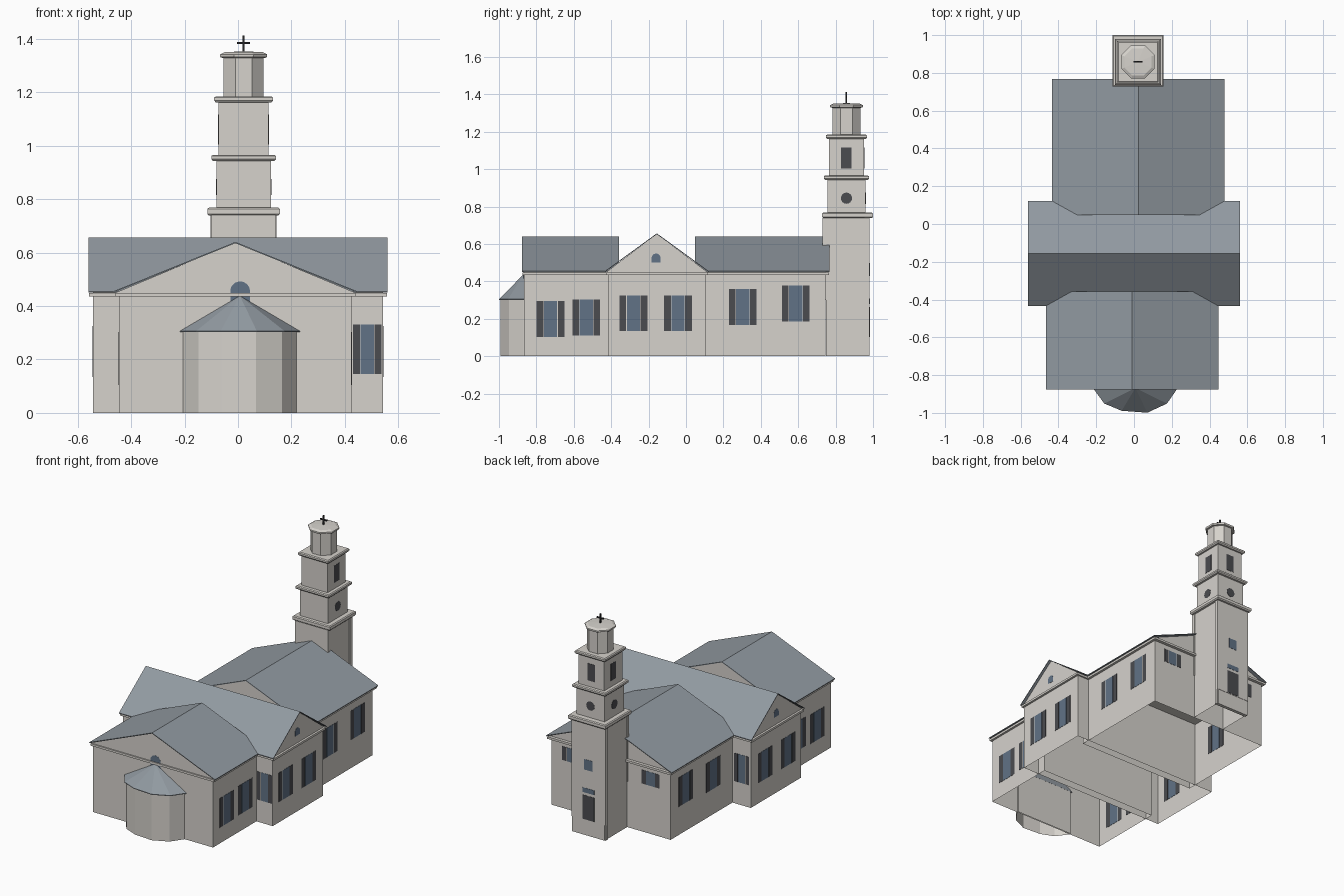
import bpy, bmesh
from math import pi, cos, sin
from mathutils import Matrix, Vector

if "Cube" in bpy.data.objects:
    bpy.data.objects.remove(bpy.data.objects["Cube"])


def material(name, rgb):
    m = bpy.data.materials.new(name)
    m.use_nodes = True
    m.diffuse_color = (*rgb, 1)
    m.node_tree.nodes["Principled BSDF"].inputs["Base Color"].default_value = (*rgb, 1)
    return m


WALL = material("pale stone", (0.67, 0.645, 0.605))
ROOF = material("slate roof", (0.285, 0.322, 0.356))
GLASS = material("blue glass", (0.12, 0.17, 0.24))
DARK = material("dark shutter", (0.07, 0.072, 0.08))
IRON = material("black iron", (0.02, 0.02, 0.022))


def loft(name, mat, rings, matrix=Matrix(), open_base=False):
    """Skin a solid through rings of equal point count."""
    bm = bmesh.new()
    loops = [[bm.verts.new(matrix @ Vector(p)) for p in r] for r in rings]
    for a, b in zip(loops, loops[1:]):
        for i in range(len(a)):
            j = (i + 1) % len(a)
            bm.faces.new((a[i], a[j], b[j], b[i]))
    base = bm.faces.new(loops[0])
    bm.faces.new(loops[-1])
    bmesh.ops.recalc_face_normals(bm, faces=bm.faces)
    if open_base:
        bmesh.ops.delete(bm, geom=[base], context="FACES_ONLY")
    mesh = bpy.data.meshes.new(name)
    bm.to_mesh(mesh)
    bm.free()
    mesh.materials.append(mat)
    ob = bpy.data.objects.new(name, mesh)
    bpy.context.collection.objects.link(ob)


def placed(origin, turn):
    return Matrix.Translation(origin) @ Matrix.Rotation(turn, 4, "Z")


def extrude(name, mat, outline, span, origin=(0, 0, 0), turn=0.0):
    """Extrude an upright outline along local y, then turn about z."""
    loft(name, mat, [[(u, y, v) for u, v in outline] for y in span], placed(origin, turn))


def rect(w, z0, z1):
    return [(-w, z0), (w, z0), (w, z1), (-w, z1)]


def arc(r, start, end, steps):
    return [(r * cos(start + (end - start) * i / steps),
             r * sin(start + (end - start) * i / steps)) for i in range(steps + 1)]


PLATE = (-0.0015, 0.0015)
SIDE = pi / 2
EAVE = 0.455


# Wings: hollow walls open underneath, eaves cornice, gables and thin roof
def wing(name, origin, wall_w, roof_w, ridge, walls, roof, turn=0.0):
    plan = rect(wall_w, *walls)
    loft(name + "_walls", WALL, [[(u, v, z) for u, v in plan] for z in (0, 0.44)],
         placed(origin, turn), open_base=True)
    extrude(name + "_cornice", WALL, rect(roof_w - 0.008, 0.435, EAVE - 0.006),
            (roof[0] + 0.003, roof[1] - 0.003), origin, turn)
    extrude(name + "_gables", WALL,
            [(-roof_w + 0.006, EAVE - 0.006), (roof_w - 0.006, EAVE - 0.006), (0, ridge - 0.003)],
            walls, origin, turn)
    extrude(name + "_roof", ROOF,
            [(-roof_w, EAVE), (0, ridge), (roof_w, EAVE),
             (roof_w, EAVE - 0.005), (0, ridge - 0.005), (-roof_w, EAVE - 0.005)],
            roof, origin, turn)


wing("front_nave", (-0.01, 0, 0), 0.435, 0.457, 0.64, (-0.866, -0.36), (-0.877, -0.358))
wing("back_nave", (0.023, 0, 0), 0.433, 0.457, 0.64, (0.05, 0.745), (0.048, 0.768))
wing("transept", (0, -0.156, 0), 0.26, 0.278, 0.657, (-0.543, 0.543), (-0.56, 0.56), SIDE)


# Apse: faceted bay with a half-cone roof
def bay(scale, z):
    pts = [(-0.212, 0.01), (-0.212, 0), (-0.155, -0.078), (-0.068, -0.114),
           (0.06, -0.1235), (0.158, -0.078), (0.212, 0), (0.212, 0.01)]
    return [(0.007 + x * scale, -0.868 + y * scale, z) for x, y in pts]


loft("apse_wall", WALL, [bay(1, 0), bay(1, 0.305)], open_base=True)
loft("apse_roof", ROOF, [bay(1.06, 0.302), bay(1.06, 0.306), bay(0.01, 0.437)])


# Windows
def window(name, x, y, z, turn, w=0.148, h=0.192):
    extrude(name + "_glass", GLASS, rect(w * 0.24, -h / 2, h / 2), PLATE, (x, y, z), turn)
    for s, label in ((-1, "a"), (1, "b")):
        off = s * w * 0.38
        extrude(name + "_shutter_" + label, DARK, rect(w * 0.12, -h / 2, h / 2), PLATE,
                (x + off * cos(turn), y + off * sin(turn), z), turn)


rows = [("front_nave", 0.425, -0.445, ((-0.724, 0.2), (-0.533, 0.207))),
        ("transept", 0.543, -0.543, ((-0.281, 0.23), (-0.043, 0.23))),
        ("back_nave", 0.456, -0.41, ((0.303, 0.263), (0.587, 0.281)))]
for name, left_x, right_x, spots in rows:
    for i, (y, z) in enumerate(spots):
        window(f"{name}_left_window_{i}", left_x, y, z, SIDE)
        window(f"{name}_right_window_{i}", right_x, y, z, SIDE)

window("transept_front_window", 0.484, -0.416, 0.238, 0, 0.107, 0.185)
window("transept_back_window", -0.477, 0.104, 0.238, 0, 0.107, 0.185)
for s, label in ((-1, "right"), (1, "left")):
    window("nave_end_window_" + label, 0.023 + s * 0.288, 0.745, 0.36, 0, 0.13, 0.09)

# Arched gable windows
arch = [(-0.024, -0.025), (0.024, -0.025)] + arc(0.024, 0, pi, 10)
for x, label in ((-0.543, "right"), (0.543, "left")):
    extrude("transept_gable_window_" + label, GLASS, arch, PLATE, (x, -0.16, 0.525), SIDE)
lunette = [(-0.037, -0.04), (0.037, -0.04)] + arc(0.037, 0, pi, 12)
extrude("front_gable_window", GLASS, lunette, PLATE, (0.008, -0.866, 0.455))

# Tower: square stages with moulded cornices, then an octagonal lantern
TX, TY = 0.021, 0.858


def tower_part(name, sides, profile, cy=TY, open_base=False):
    def ring(apothem, z):
        r = apothem / cos(pi / sides)
        return [(TX + r * cos(pi / sides + 2 * pi * i / sides),
                 cy + r * sin(pi / sides + 2 * pi * i / sides), z) for i in range(sides)]
    loft(name, WALL, [ring(a, z) for a, z in profile], open_base=open_base)


def stage(name, half, lip, z0, z1, drop, **options):
    tower_part(name, 4, [(half, z0), (half, z1 - drop), (lip - 0.006, z1 - drop),
                         (lip, z1 - drop + 0.007), (lip, z1 - 0.005), (lip - 0.006, z1)],
               **options)


stage("tower_base", 0.116, 0.136, 0, 0.768, 0.03, cy=0.864, open_base=True)
stage("tower_clock_stage", 0.102, 0.121, 0.76, 0.966, 0.023)
stage("tower_belfry", 0.094, 0.11, 0.96, 1.185, 0.023)
tower_part("tower_lantern", 8, [(0.075, 1.18), (0.075, 1.328), (0.085, 1.33), (0.088, 1.335),
                                (0.088, 1.342), (0.072, 1.35), (0.01, 1.353)])
extrude("tower_back_facing", WALL, rect(0.123, 0, 0.74), (0.955, 0.977), (TX, 0, 0))
extrude("tower_back_panel", WALL, rect(0.123, 0.1, 0.74), (0.97, 0.982), (TX, 0, 0))
extrude("tower_front_facing", WALL, rect(0.12, 0.3, 0.74), (0.73, 0.752), (TX, 0, 0))

# Tower openings on the back and both sides
disc = arc(0.03, 0, 2 * pi * 15 / 16, 15)
for label, dx, dy, turn in (("left", 1, 0, SIDE), ("right", -1, 0, SIDE), ("back", 0, 1, 0)):
    extrude("round_window_" + label, DARK, disc, PLATE,
            (TX + dx * 0.102, TY + dy * 0.102, 0.845), turn)
    extrude("belfry_window_" + label, DARK, rect(0.028, 1.005, 1.117), PLATE,
            (TX + dx * 0.094, TY + dy * 0.094, 0), turn)

# Door, transom and stair window
extrude("door", DARK, rect(0.043, 0.104, 0.262), PLATE, (TX, 0.982, 0))
extrude("transom", GLASS, rect(0.043, 0.28, 0.31), PLATE, (TX, 0.982, 0))
extrude("stair_window", GLASS, rect(0.03, 0.43, 0.498), PLATE, (TX, 0.982, 0))

# Cross
extrude("cross_post", IRON, rect(0.004, 1.35, 1.413), (-0.004, 0.004), (TX, TY, 0))
extrude("cross_bar", IRON, rect(0.024, 1.38, 1.388), (-0.004, 0.004), (TX, TY, 0))
